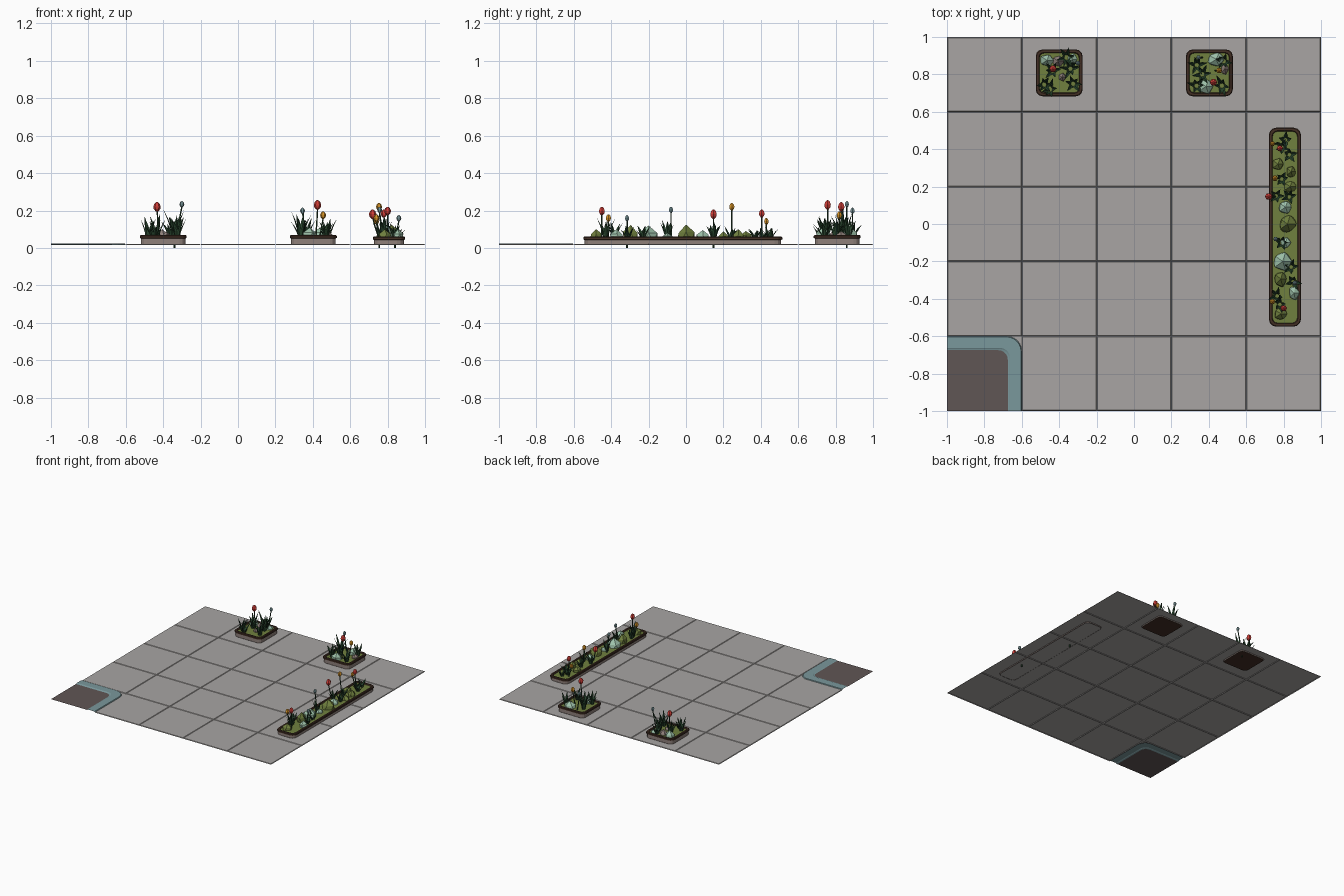
import bpy, bmesh, math, random
from mathutils import Vector

if "Cube" in bpy.data.objects:
    bpy.data.objects.remove(bpy.data.objects["Cube"])

random.seed(7)


def srgb(r, g, b):
    f = lambda c: (c / 255 / 12.92) if c < 10 else ((c / 255 + 0.055) / 1.055) ** 2.4
    return (f(r), f(g), f(b), 1)


MATS = {}
for name, col in {
    "paving grey": (168, 165, 163), "asphalt": (96, 86, 85), "kerb teal": (122, 152, 156),
    "rim brown": (66, 46, 36), "planter stone": (142, 128, 122), "moss green": (112, 128, 62),
    "pale green": (160, 196, 172), "leaf green": (42, 72, 48), "red": (208, 62, 56),
    "amber": (212, 146, 40),
}.items():
    m = bpy.data.materials.new(name)
    m.diffuse_color = srgb(*col)
    m.use_nodes = True
    m.node_tree.nodes["Principled BSDF"].inputs["Base Color"].default_value = m.diffuse_color
    MATS[name] = m


def finish(name, bm, mats, recalc=True, up=False):
    if recalc:
        bmesh.ops.recalc_face_normals(bm, faces=bm.faces[:])
    if up and sum(f.normal.z * f.calc_area() for f in bm.faces) < 0:
        bmesh.ops.reverse_faces(bm, faces=bm.faces[:])
    me = bpy.data.meshes.new(name)
    bm.to_mesh(me)
    bm.free()
    for m in mats:
        me.materials.append(MATS[m])
    ob = bpy.data.objects.new(name, me)
    bpy.context.collection.objects.link(ob)
    return ob


def loft(bm, rings, idx, closed=True):
    """Bridge rings of points; idx gives the material of each band."""
    vs = [[bm.verts.new(p) for p in r] for r in rings]
    n = len(vs[0])
    for k in range(len(vs) - 1):
        for i in range(n if closed else n - 1):
            j = (i + 1) % n
            bm.faces.new((vs[k][i], vs[k][j], vs[k + 1][j], vs[k + 1][i])).material_index = idx[k]
    return vs


def round_rect(cx, cy, hx, hy, r, z, seg=3):
    pts = []
    for q, (sx, sy) in enumerate([(1, 1), (-1, 1), (-1, -1), (1, -1)]):
        for s in range(seg + 1):
            a = math.pi / 2 * (q + s / seg)
            pts.append((cx + sx * (hx - r) + r * math.cos(a), cy + sy * (hy - r) + r * math.sin(a), z))
    return pts


# Paving: 5 x 5 tiles with chamfered joints, one corner tile left out
bm = bmesh.new()
bmesh.ops.create_grid(bm, x_segments=5, y_segments=5, size=1)
bmesh.ops.translate(bm, verts=bm.verts[:], vec=(0, 0, 0.016))
gone = [f for f in bm.faces if f.calc_center_median().x < -0.7 and f.calc_center_median().y < -0.7]
bmesh.ops.delete(bm, geom=gone, context='FACES')
bmesh.ops.inset_individual(bm, faces=bm.faces[:], thickness=0.006, depth=0.005)
finish("paving", bm, ["paving grey"], up=True)


# Kerb corner and road
def kerb_line(d, z, seg=6):
    r, c = 0.08 - 0.4 * d, -0.6 - d
    arc = [(c - r + r * math.cos(a), c - r + r * math.sin(a), z)
           for a in [math.pi / 2 * (1 - s / seg) for s in range(seg + 1)]]
    return [(-1, c, z)] + arc + [(c, -1, z)]


bm = bmesh.new()
loft(bm, [kerb_line(d, z) for d, z in
          [(0, 0.016), (0.004, 0.024), (0.062, 0.024), (0.068, 0.021), (0.076, 0.019)]], [0] * 4, False)
finish("kerb", bm, ["kerb teal"], up=True)

bm = bmesh.new()
bm.faces.new([bm.verts.new(p) for p in kerb_line(0.075, 0.0195) + [(-1, -1, 0.0195)]])
finish("road", bm, ["asphalt"], up=True)

bm = bmesh.new()
bm.faces.new([bm.verts.new(p) for p in kerb_line(0, 0.0165)[1:-1] + [(-0.6, -0.6, 0.0165)]])
finish("paving_corner", bm, ["paving grey"], up=True)


# Planters: stone body, brown rim, moss fill
def planter(name, cx, cy, hx, hy, r, top, floor):
    prof = [(0.012, 0.015), (0.006, 0.022), (0.006, top - 0.017), (0, top - 0.015), (0, top - 0.004),
            (0.004, top), (0.016, top), (0.02, top - 0.008)]
    bm = bmesh.new()
    vs = loft(bm, [round_rect(cx, cy, hx - d, hy - d, r - d * 0.6, z) for d, z in prof],
              [0, 0, 1, 1, 1, 1, 1])
    bm.faces.new(vs[-1]).material_index = 2
    if floor:
        bm.faces.new(vs[0][::-1]).material_index = 1
    finish(name, bm, ["planter stone", "rim brown", "moss green"], recalc=False)


planter("planter_left", -0.4, 0.808, 0.125, 0.125, 0.035, 0.068, True)
planter("planter_right", 0.403, 0.808, 0.125, 0.125, 0.035, 0.068, True)
planter("planter_long", 0.807, -0.017, 0.086, 0.532, 0.04, 0.06, False)


# Low-poly shrubs: jittered half balls
def shrub(x, y, rx, ry, top, mat):
    bm = bmesh.new()
    bmesh.ops.create_icosphere(bm, subdivisions=1, radius=1)
    for v in bm.verts:
        v.co *= random.uniform(0.85, 1.12)
    zmax = max(v.co.z for v in bm.verts)
    for v in bm.verts:
        z = max(v.co.z, -0.25) / zmax
        v.co = Vector((x + v.co.x * rx, y + v.co.y * ry, 0.05 + z * (top - 0.05)))
    finish("shrub", bm, [mat])


O, P, S = "moss green", "pale green", "planter stone"
for s in [(0.785, -0.48, .042, .038, .10, O), (0.855, -0.37, .03, .042, .10, P),
          (0.785, -0.295, .038, .048, .122, O), (0.795, -0.2, .055, .055, .12, P),
          (0.82, 0, .052, .052, .125, O), (0.81, 0.09, .04, .036, .095, P),
          (0.835, 0.2, .04, .035, .09, O), (0.77, 0.32, .035, .035, .09, O),
          (0.84, 0.28, .03, .035, .10, O), (0.81, -0.1, .03, .03, .08, P),
          (-0.465, 0.875, .045, .04, .11, P), (-0.405, 0.87, .035, .035, .10, S),
          (-0.385, 0.785, .024, .024, .09, S), (-0.33, 0.88, .03, .035, .09, P),
          (0.44, 0.88, .05, .04, .11, P), (0.385, 0.735, .045, .042, .11, P),
          (0.485, 0.83, .022, .035, .09, S)]:
    shrub(*s)


# Leaf tufts: folded blades that lean outward
def tuft(x, y, height, count=5, reach=0.035):
    bm = bmesh.new()
    for k in range(count):
        a = math.tau * (k + random.uniform(-.3, .3)) / count
        h, out = height * random.uniform(0.65, 1), reach * random.uniform(0.6, 1.2)
        d, side = Vector((math.cos(a), math.sin(a), 0)), Vector((-math.sin(a), math.cos(a), 0))
        rows = []
        for t, w in [(0, .006), (.35, .011), (.7, .008), (1, .0008)]:
            c = Vector((x, y, 0.05)) + d * (0.008 + out * t ** 1.7) + Vector((0, 0, h * t))
            rows.append([c - side * w, c - d * w * 0.5, c + side * w])
            rows[-1][1] += d * w
        loft(bm, rows, [0] * 3, False)
    finish("leaf_tuft", bm, ["leaf green"], recalc=False)


for t in [(0.81, 0.45, .07), (0.83, 0.37, .06), (0.79, 0.24, .07), (0.83, 0.145, .09),
          (0.79, -0.1, .10), (0.84, -0.23, .07), (0.765, -0.385, .09), (0.76, 0.15, .09),
          (0.78, -0.43, .11), (0.85, -0.31, .07), (0.79, 0.41, .06)]:
    tuft(*t)
for t in [(-0.48, 0.745, .12), (-0.435, 0.82, .13), (-0.34, 0.83, .16), (-0.325, 0.75, .13),
          (-0.36, 0.89, .11), (0.335, 0.85, .15), (0.365, 0.80, .12), (0.335, 0.74, .12),
          (0.47, 0.74, .09), (0.48, 0.87, .11), (-0.45, 0.72, .07)]:
    tuft(*t, count=6, reach=0.045)


# Tulips: thin leaning stem with a lathed bud
def tulip(x, y, top, mat, root=0.04, size=1.0):
    bx, by = x * 0.6 + 0.4 * (0.807 if x > 0.6 else math.copysign(0.4, x)), y
    ring = lambda cx, cy, r, z, n: [(cx + r * math.cos(math.tau * i / n), cy + r * math.sin(math.tau * i / n), z)
                                    for i in range(n)]
    bud = top - 0.05 * size
    mid = 0.05 + (bud - 0.05) * 0.55
    bm = bmesh.new()
    vs = loft(bm, [ring(bx, by, .005, root, 5), ring(bx, by, .005, 0.05, 5),
                   ring(bx * .4 + x * .6, by, .004, mid, 5), ring(x, y, .004, bud + .004, 5)], [0] * 3)
    bm.faces.new(vs[0][::-1])
    vs = loft(bm, [ring(x, y, r * size, bud + h * size, 6) for r, h in
                   [(.006, 0), (.017, .012), (.02, .026), (.014, .042), (.004, .05)]], [1] * 4)
    for end in (vs[0][::-1], vs[-1]):
        bm.faces.new(end).material_index = 1
    finish("tulip", bm, ["leaf green", mat])


R, A, T = "red", "amber", "kerb teal"
for f in [(-0.433, 0.83, .245, R), (-0.30, 0.86, .25, T, 0, .65), (0.425, 0.757, .255, R),
          (0.455, 0.82, .195, A, .04, .8), (0.345, 0.89, .215, T, .04, .65),
          (0.72, 0.147, .205, R, 0), (0.74, 0.43, .16, A, .04, .7), (0.78, 0.405, .205, R, .04, .85),
          (0.754, 0.245, .24, A, .04, .8), (0.74, -0.415, .18, A, .04, .8), (0.80, -0.45, .22, R, .04, .9),
          (0.86, -0.315, .175, T, 0, .65), (0.757, -0.08, .22, T, .04, .65)]:
    tulip(*f)
